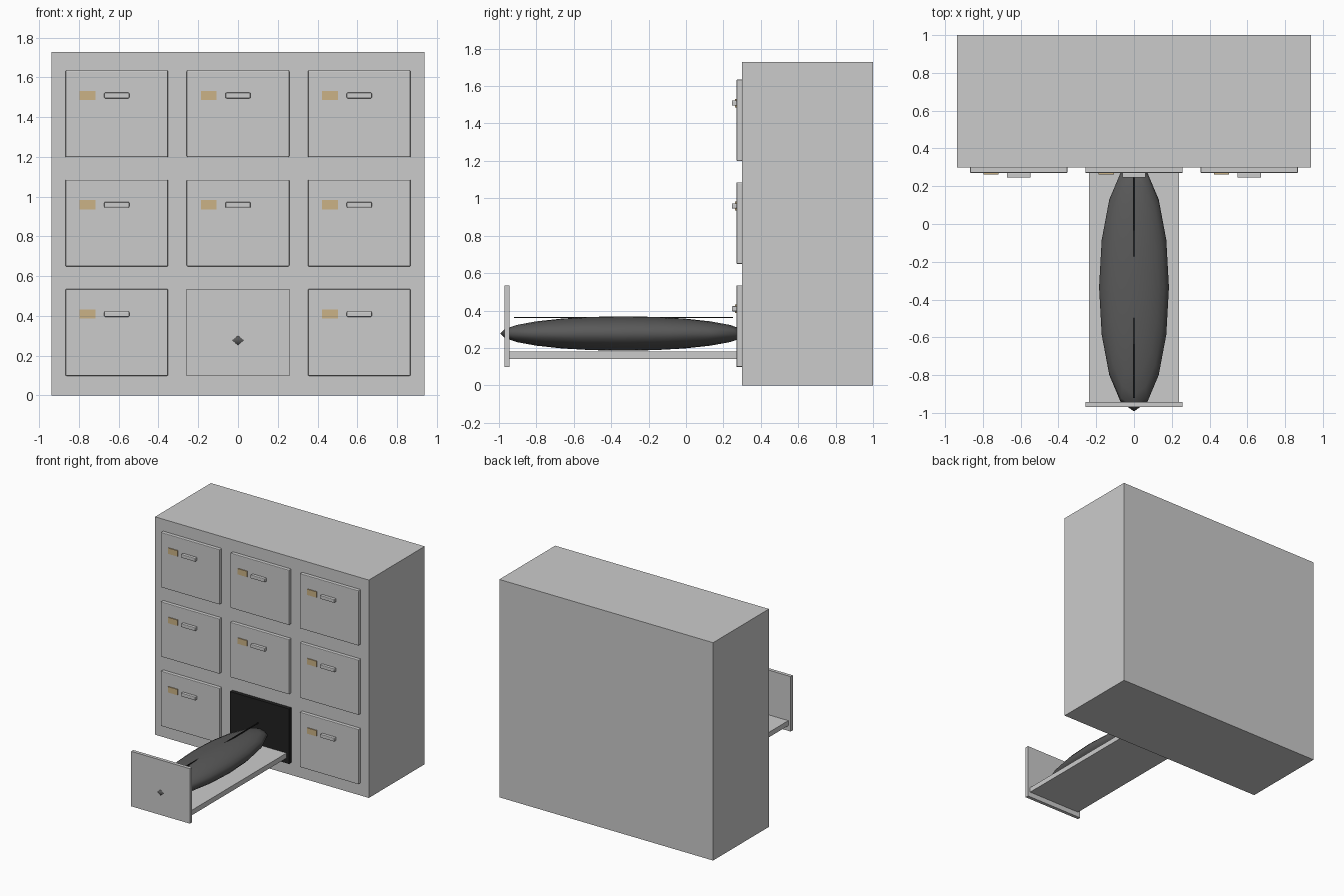
import bpy

if "Cube" in bpy.data.objects:
    bpy.data.objects.remove(bpy.data.objects["Cube"])


def material(name, rgb):
    m = bpy.data.materials.new(name)
    m.diffuse_color = (*rgb, 1)
    m.use_nodes = True
    m.node_tree.nodes["Principled BSDF"].inputs["Base Color"].default_value = m.diffuse_color
    return m


dark = material("dark_fabric", (0.10, 0.10, 0.10))
black = material("black_opening", (0.015, 0.015, 0.015))
tan = material("tan_card", (0.60, 0.45, 0.24))


def box(name, x, y, z, bevel=0, mat=None):
    """Box from (min, max) ranges on each axis, with optional rounded edges."""
    bpy.ops.mesh.primitive_cube_add(
        size=1, location=[(a + b) / 2 for a, b in (x, y, z)])
    o = bpy.context.object
    o.name = name
    o.scale = [b - a for a, b in (x, y, z)]
    bpy.ops.object.transform_apply(location=False, rotation=False, scale=True)
    if bevel:
        b = o.modifiers.new("bevel", "BEVEL")
        b.width = bevel
        b.segments = 2
    if mat:
        o.data.materials.append(mat)
    return o


# Cabinet body
box("cabinet", (-0.938, 0.938), (0.30, 1.0), (0, 1.728))

# Closed doors with handle and label card; bottom middle one is open
W, H = 0.258, 0.218
for row, cz in enumerate((0.317, 0.867, 1.417)):
    for col, cx in enumerate((-0.61, 0, 0.61)):
        if (row, col) == (0, 1):
            continue
        tag = f"_{row}_{col}"
        box("door" + tag, (cx - W, cx + W), (0.27, 0.302), (cz - H, cz + H), 0.005)
        box("handle" + tag, (cx - 0.063, cx + 0.063), (0.245, 0.272),
            (cz + 0.078, cz + 0.106), 0.005)
        box("label" + tag, (cx - 0.187, cx - 0.107), (0.263, 0.271),
            (cz + 0.069, cz + 0.115), 0, tan)

# Dark opening behind the pulled-out drawer
box("opening", (-W, W), (0.27, 0.302), (0.099, 0.535), 0, black)

# Pulled-out tray and its front plate
box("tray", (-0.237, 0.237), (-0.95, 0.30), (0.14, 0.18))
box("tray_front", (-W, W), (-0.970, -0.943), (0.099, 0.535))

# Covered body: stretched sphere lying on the tray
bpy.ops.mesh.primitive_uv_sphere_add(segments=16, ring_count=12, radius=1,
                                     location=(0, -0.335, 0.277))
bag = bpy.context.object
bag.name = "bag"
bag.scale = (0.185, 0.657, 0.092)
bpy.ops.object.transform_apply(location=False, rotation=False, scale=True)
bpy.ops.object.shade_smooth()
bag.data.materials.append(dark)

# Zipper strip along the top of the bag
box("zipper", (-0.004, 0.004), (-0.92, 0.25), (0.359, 0.366), 0, black)
